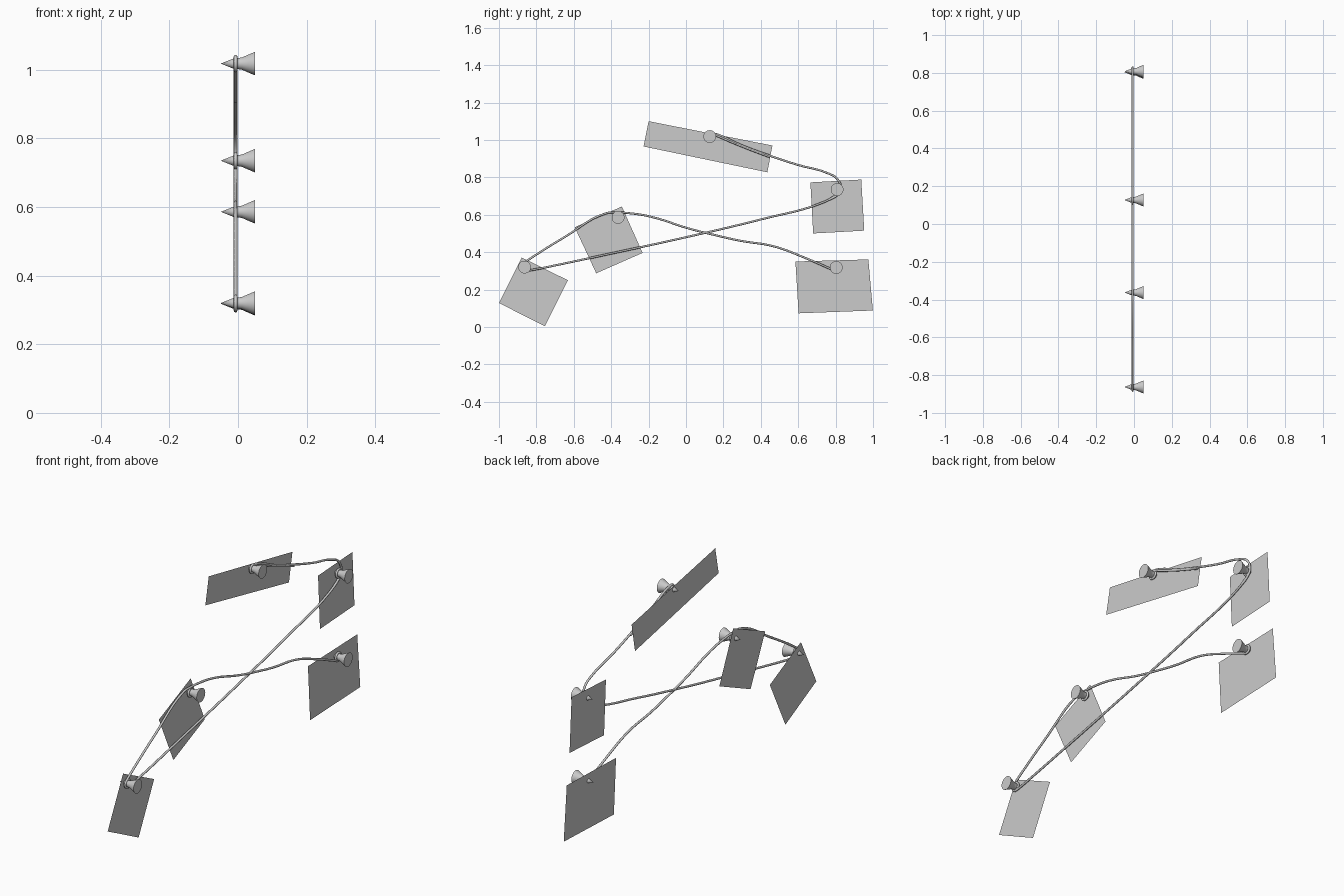
import bpy, bmesh, math
from mathutils import Vector, Matrix

if "Cube" in bpy.data.objects:
    bpy.data.objects.remove(bpy.data.objects["Cube"])

grey = bpy.data.materials.new("plain grey")
grey.diffuse_color = (0.6, 0.6, 0.6, 1)
grey.use_nodes = True
grey.node_tree.nodes["Principled BSDF"].inputs["Base Color"].default_value = grey.diffuse_color


def add_mesh(name, bm):
    me = bpy.data.meshes.new(name)
    bm.to_mesh(me)
    bm.free()
    me.materials.append(grey)
    ob = bpy.data.objects.new(name, me)
    bpy.context.collection.objects.link(ob)
    return ob


# pinned paper sheets: corners as (y, z), facing +x
papers = [
    [(-0.200, 1.100), (0.462, 0.970), (0.435, 0.827), (-0.227, 0.965)],
    [(0.665, 0.773), (0.937, 0.788), (0.953, 0.515), (0.680, 0.500)],
    [(0.585, 0.350), (0.975, 0.361), (0.999, 0.088), (0.602, 0.073)],
    [(-0.595, 0.533), (-0.343, 0.644), (-0.232, 0.396), (-0.480, 0.287)],
    [(-0.878, 0.371), (-0.632, 0.250), (-0.755, 0.004), (-1.000, 0.128)],
]
for i, corners in enumerate(papers):
    bm = bmesh.new()
    f = bm.faces.new([bm.verts.new((-0.022, y, z)) for y, z in corners])
    f.normal_update()
    if f.normal.x < 0:
        f.normal_flip()
    add_mesh(f"paper_{i + 1}", bm)

# push pins: profile (x, radius) spun round the x axis
pins = [(0.127, 1.018), (0.808, 0.735), (0.803, 0.318), (-0.363, 0.586), (-0.863, 0.320)]
profile = [(-0.05, 0), (-0.010, 0.016), (0.000, 0.016), (0.012, 0.018),
           (0.030, 0.026), (0.049, 0.034), (0.049, 0)]
for i, (y, z) in enumerate(pins):
    bm = bmesh.new()
    vs = [bm.verts.new((x, 0, r)) for x, r in profile]
    es = [bm.edges.new(p) for p in zip(vs, vs[1:])]
    bmesh.ops.spin(bm, geom=vs + es, cent=(0, 0, 0), axis=(1, 0, 0),
                   angle=2 * math.pi, steps=32)
    bmesh.ops.remove_doubles(bm, verts=bm.verts, dist=1e-5)
    bmesh.ops.recalc_face_normals(bm, faces=bm.faces)
    ob = add_mesh(f"push_pin_{i + 1}", bm)
    ob.location = (0, y, z)
    bpy.context.view_layer.objects.active = ob
    ob.select_set(True)
    bpy.ops.object.shade_smooth_by_angle(angle=math.radians(35))
    ob.select_set(False)


def string(name, pts, cyclic=False):
    cu = bpy.data.curves.new(name, 'CURVE')
    cu.dimensions = '3D'
    cu.bevel_depth = 0.0055
    cu.bevel_resolution = 2
    cu.resolution_u = 6
    cu.use_fill_caps = True
    sp = cu.splines.new('BEZIER')
    sp.bezier_points.add(len(pts) - 1)
    for bp, (y, z) in zip(sp.bezier_points, pts):
        bp.co = (-0.007, y, z)
        bp.handle_left_type = bp.handle_right_type = 'AUTO'
    sp.use_cyclic_u = cyclic
    cu.materials.append(grey)
    bpy.context.collection.objects.link(bpy.data.objects.new(name, cu))


# string loops knotted round each pin
for i, (y, z) in enumerate(pins):
    string(f"string_loop_{i + 1}",
           [(y + 0.020 * math.cos(a * math.pi / 4), z + 0.020 * math.sin(a * math.pi / 4))
            for a in range(8)], True)

# string running between the pins
string("string_top_run", [(0.13, 1.037), (0.165, 1.030), (0.30, 0.970), (0.45, 0.915),
                          (0.60, 0.866), (0.75, 0.825), (0.81, 0.790), (0.828, 0.735),
                          (0.812, 0.708), (0.74, 0.669)])
string("string_top_tail", [(0.13, 1.037), (0.165, 1.022), (0.30, 0.965), (0.45, 0.908)])
string("string_long_run", [(0.812, 0.710), (0.74, 0.669), (0.40, 0.575), (0.0, 0.480), (-0.40, 0.393),
                           (-0.80, 0.309), (-0.858, 0.299)])
string("string_short_run", [(-0.870, 0.340), (-0.82, 0.374), (-0.65, 0.480), (-0.42, 0.610),
                            (-0.363, 0.612), (-0.30, 0.608), (-0.19, 0.590), (0.02, 0.525),
                            (0.16, 0.490), (0.29, 0.461), (0.47, 0.431), (0.64, 0.368),
                            (0.79, 0.303)])
